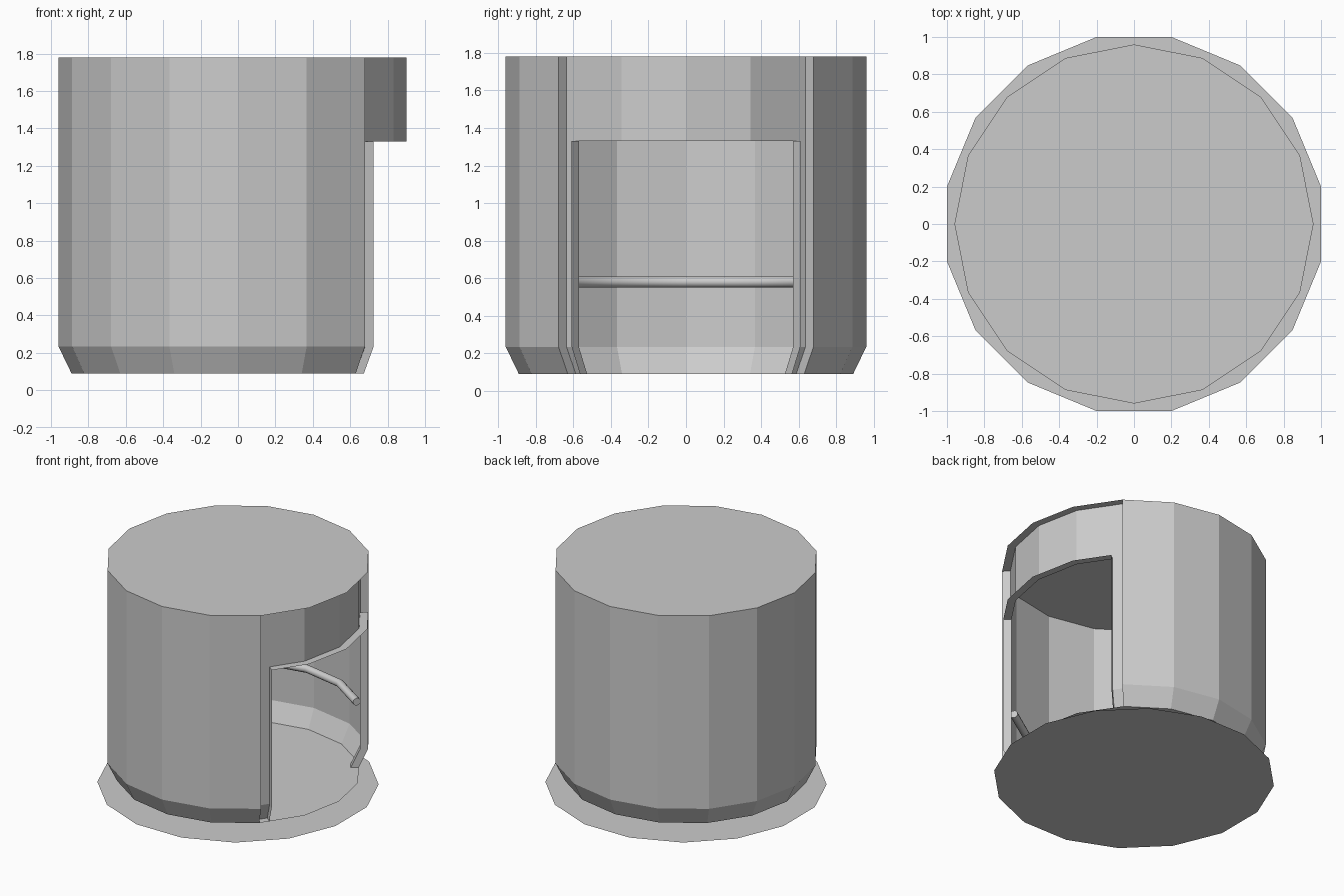
import bpy, bmesh, math
from mathutils import Vector

if "Cube" in bpy.data.objects:
    bpy.data.objects.remove(bpy.data.objects["Cube"])

N = 16
R_OUT, R_IN = 0.96, 0.90          # outer wall and recessed doorway surface
R_OUT_B, R_IN_B = 0.89, 0.83      # the same at the tapered bottom
Z_BOT, Z_BEV, Z_HEAD, Z_TOP = 0.09, 0.235, 1.33, 1.78
JAMB = 1.775                      # door edge, counted in 22.5 degree steps
OUT_LOW = [(R_OUT_B, Z_BOT), (R_OUT, Z_BEV), (R_OUT, Z_HEAD)]
IN_LOW = [(R_IN_B, Z_BOT), (R_IN, Z_BEV), (R_IN, Z_HEAD)]


def pt(r, u, z):
    """Point on the 16-sided outline; fractional u lies along a flat side."""
    i = math.floor(u)
    a, b = (Vector((r * math.cos(k * math.tau / N), r * math.sin(k * math.tau / N), z))
            for k in (i, i + 1))
    return a.lerp(b, u - i)


def mesh_object(name, rows):
    """Thin sheet through rows of points; a single row becomes one flat face."""
    bm = bmesh.new()
    vs = [[bm.verts.new(p) for p in row] for row in rows]
    if len(vs) == 1:
        bm.faces.new(vs[0])
    for r0, r1 in zip(vs, vs[1:]):
        for k in range(len(r0) - 1):
            bm.faces.new((r0[k], r0[k + 1], r1[k + 1], r1[k]))
    me = bpy.data.meshes.new(name)
    bm.to_mesh(me)
    bm.free()
    ob = bpy.data.objects.new(name, me)
    bpy.context.collection.objects.link(ob)
    return ob


def shell(name, profile, us):
    return mesh_object(name, [[pt(r, u, z) for u in us] for r, z in profile])


def disc(name, r, z, shift=0.0):
    ang = [(k + shift) * math.tau / N for k in range(N)]
    return mesh_object(name, [[(r * math.cos(a), r * math.sin(a), z) for a in ang]])


# Flat plates: ground plate, raised floor, roof
disc("ground_plate", 1.02, 0.0, 0.5)
disc("floor", R_OUT_B, Z_BOT)
disc("roof", R_OUT, Z_TOP)

# Outer wall, three quarters of the way round
shell("outer_wall", OUT_LOW[:2] + [(R_OUT, Z_TOP)], range(2, 15))

# Recessed panel above the doorway and the ledge along its bottom
door_us = [-JAMB, -1, 0, 1, JAMB]
shell("door_header", [(R_IN, Z_HEAD), (R_IN, Z_TOP)], [-2] + door_us + [2])
shell("header_ledge", [(R_OUT, Z_HEAD), (R_IN, Z_HEAD)], door_us)

# Doorway sides: wall return, recessed strip and raised lip
for side, s in (("left", -1), ("right", 1)):
    shell(side + "_jamb_strip", IN_LOW, sorted((s * JAMB, s * 2)))
    for name, u, top in (("_wall_return", 2, Z_TOP), ("_jamb_lip", JAMB, Z_HEAD)):
        rows = [[pt(ro, s * u, z), pt(ri, s * u, z)]
                for (ro, z), (ri, _) in zip(OUT_LOW[:2] + [(R_OUT, top)], IN_LOW)]
        mesh_object(side + name, rows)

# Round handrail around the inside
cu = bpy.data.curves.new("handrail", 'CURVE')
cu.dimensions = '3D'
cu.bevel_depth = 0.03
cu.bevel_resolution = 3
cu.use_fill_caps = True
sp = cu.splines.new('POLY')
sp.points.add(12)
for k, p in enumerate(sp.points):
    p.co = (*pt(0.875, k + 2, 0.58), 1)
rail = bpy.data.objects.new("handrail", cu)
bpy.context.collection.objects.link(rail)
